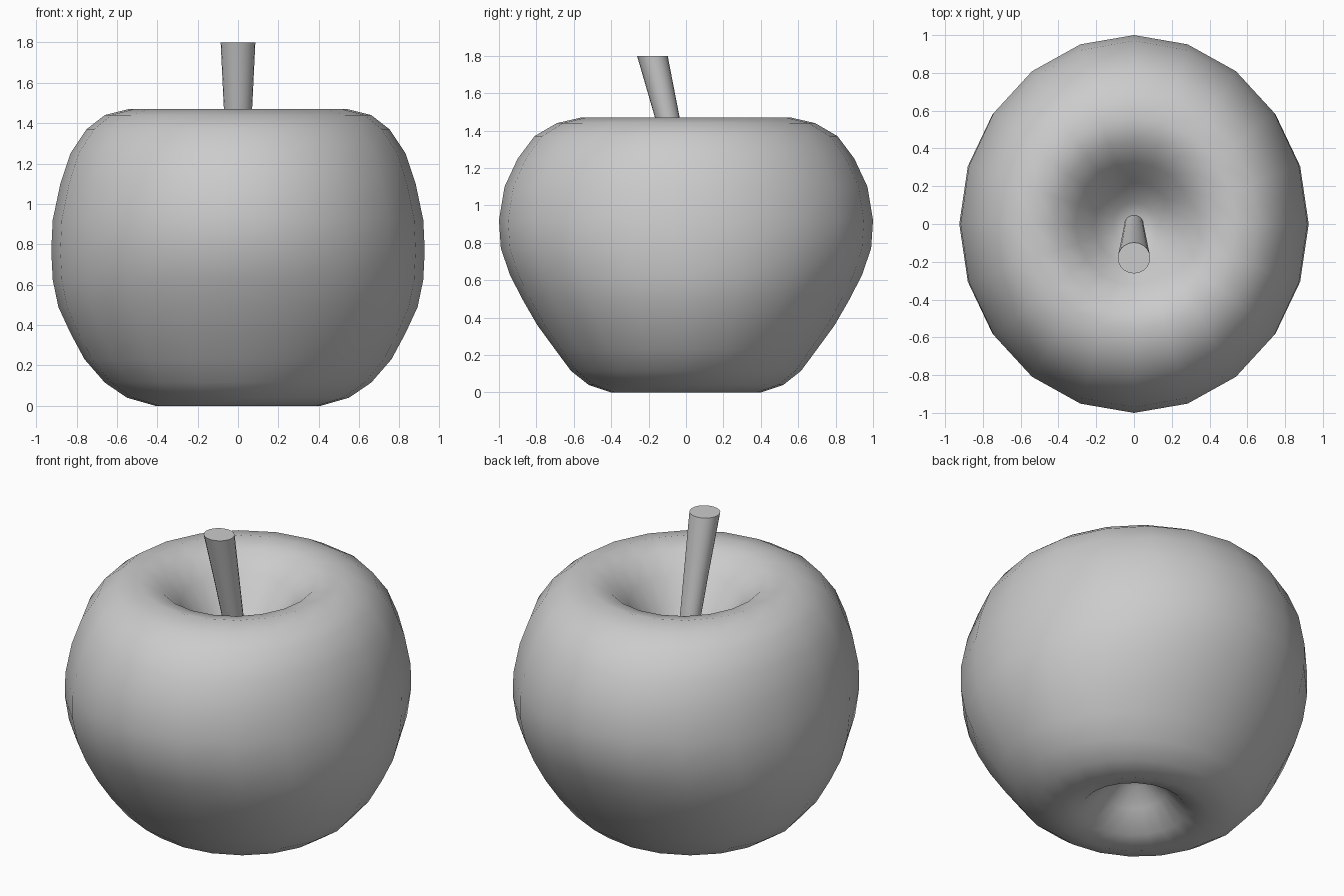
import bpy, bmesh
from math import sin, cos, tau, radians

if "Cube" in bpy.data.objects:
    bpy.data.objects.remove(bpy.data.objects["Cube"])


def loft(name, rings, sides, pole_bottom=None, pole_top=None):
    """Skin stacked ellipses (rx, ry, z, centre y); ends become poles or flat caps."""
    bm = bmesh.new()
    loops = [[bm.verts.new((rx * cos(tau * i / sides), cy + ry * sin(tau * i / sides), z))
              for i in range(sides)] for rx, ry, z, cy in rings]
    for a, b in zip(loops, loops[1:]):
        for i in range(sides):
            j = (i + 1) % sides
            bm.faces.new((a[i], a[j], b[j], b[i]))
    for loop, pole in ((loops[0], pole_bottom), (loops[-1], pole_top)):
        if pole is None:
            bm.faces.new(loop)
        else:
            tip = bm.verts.new((0, 0, pole))
            for i in range(sides):
                bm.faces.new((loop[i], loop[(i + 1) % sides], tip))
    bmesh.ops.recalc_face_normals(bm, faces=bm.faces)
    mesh = bpy.data.meshes.new(name)
    bm.to_mesh(mesh)
    bm.free()
    obj = bpy.data.objects.new(name, mesh)
    bpy.context.collection.objects.link(obj)
    return obj


def smooth(obj, angle):
    bpy.ops.object.select_all(action='DESELECT')
    obj.select_set(True)
    bpy.context.view_layer.objects.active = obj
    bpy.ops.object.shade_smooth_by_angle(angle=radians(angle))


# Fruit: half width, half depth, height, from the lower hollow round to the upper hollow
profile = [
    (.09, .09, .23), (.18, .18, .14), (.29, .28, .035), (.41, .40, 0),
    (.55, .52, .04), (.66, .615, .115), (.76, .70, .23), (.83, .795, .36),
    (.89, .87, .49), (.918, .94, .625), (.925, .99, .77), (.918, 1.0, .92),
    (.88, .97, 1.10), (.83, .90, 1.25), (.75, .81, 1.37), (.66, .69, 1.44),
    (.54, .56, 1.47), (.42, .44, 1.44), (.31, .325, 1.34), (.21, .22, 1.20),
    (.11, .115, 1.09),
]
fruit = loft("fruit", [(x, y, z, 0) for x, y, z in profile], 20, .26, 1.04)
smooth(fruit, 180)

# Stem: leaning, widening towards its level top
stem = loft("stem", [(.048, .048, 1.0, .01), (.07, .066, 1.47, -.10), (.086, .082, 1.8, -.18)], 20)
smooth(stem, 40)
